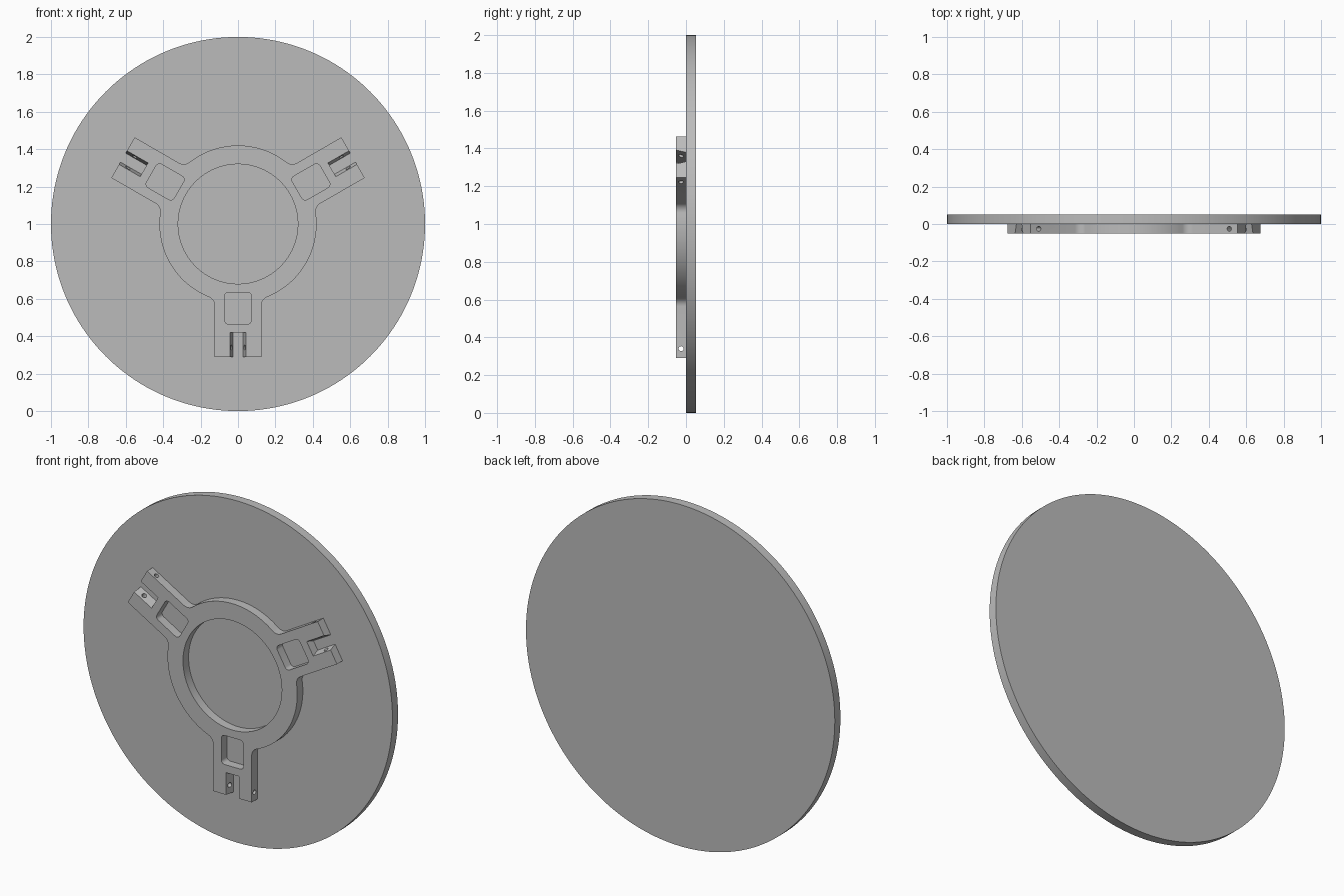
import bpy, bmesh
from math import sin, cos, pi, sqrt, atan2, radians

if "Cube" in bpy.data.objects:
    bpy.data.objects.remove(bpy.data.objects["Cube"])

THICK = 0.052
RING_OUT, RING_IN = 0.42, 0.32
ARM_HALF, ARM_END, FILLET = 0.125, 0.71, 0.05
ARM_ANGLES = [radians(a) for a in (-90, 30, 150)]
CENTRE_Z = 1.0

grey = bpy.data.materials.new("grey metal")
grey.use_nodes = True
colour = (0.5, 0.5, 0.5, 1)
grey.diffuse_color = colour
grey.node_tree.nodes["Principled BSDF"].inputs["Base Color"].default_value = colour


def arc(cx, cy, r, a0, a1, n):
    return [(cx + r * cos(a0 + (a1 - a0) * i / n), cy + r * sin(a0 + (a1 - a0) * i / n))
            for i in range(n + 1)]


def turn(pts, a):
    return [(u * cos(a) - v * sin(a), u * sin(a) + v * cos(a)) for u, v in pts]


def rounded_rect(u0, u1, half, r):
    return (arc(u1 - r, half - r, r, 0, pi / 2, 6) + arc(u0 + r, half - r, r, pi / 2, pi, 6)
            + arc(u0 + r, r - half, r, pi, 1.5 * pi, 6) + arc(u1 - r, r - half, r, 1.5 * pi, 2 * pi, 6))


def loft(name, front, back, y0, y1):
    """Solid between a front outline at y0 and a back outline at y1."""
    bm = bmesh.new()
    f = [bm.verts.new((x, y0, z + CENTRE_Z)) for x, z in front]
    b = [bm.verts.new((x, y1, z + CENTRE_Z)) for x, z in back]
    bm.faces.new(f)
    bm.faces.new(b[::-1])
    for i in range(len(f)):
        j = (i + 1) % len(f)
        bm.faces.new((f[j], f[i], b[i], b[j]))
    bmesh.ops.recalc_face_normals(bm, faces=bm.faces)
    mesh = bpy.data.meshes.new(name)
    bm.to_mesh(mesh)
    bm.free()
    mesh.materials.append(grey)
    obj = bpy.data.objects.new(name, mesh)
    bpy.context.collection.objects.link(obj)
    return obj


def circle(r, n):
    return arc(0, 0, r, 0, 2 * pi, n)[:-1]


def smooth(obj):
    bpy.ops.object.select_all(action='DESELECT')
    obj.select_set(True)
    bpy.context.view_layer.objects.active = obj
    bpy.ops.object.shade_smooth_by_angle(angle=radians(30))


# Large round plate
plate = loft("round_plate", circle(1, 160), circle(1, 160), 0, THICK)

# Bracket outline: ring with three filleted arms
fu = sqrt((RING_OUT + FILLET) ** 2 - (ARM_HALF + FILLET) ** 2)
fv = ARM_HALF + FILLET
join = atan2(fv, fu)
side = arc(fu, fv, FILLET, 1.5 * pi, pi + join, 8)
arm = [(u, -v) for u, v in side[::-1]] + [(ARM_END, -ARM_HALF), (ARM_END, ARM_HALF)] + side
outline = []
for a in ARM_ANGLES:
    outline += turn(arm, a)
    outline += arc(0, 0, RING_OUT, a + join, a + 2 * pi / 3 - join, 28)[1:-1]
bracket = loft("three_arm_bracket", outline, outline, -THICK, 0)

# Cutters: centre bore, arm windows, tapered end slots and pin holes
LOW, HIGH = -THICK - 0.02, 0.02
cutters = [loft("bore_cutter", circle(RING_IN, 96), circle(RING_IN, 96), LOW, HIGH)]


def slot(half):
    return [(0.58, -half), (0.75, -half), (0.75, half), (0.58, half)]


for a in ARM_ANGLES:
    window = turn(rounded_rect(0.365, 0.535, 0.072, 0.022), a)
    cutters.append(loft("window_cutter", window, window, LOW, HIGH))
    cutters.append(loft("slot_cutter", turn(slot(0.048), a), turn(slot(0.022), a), LOW, HIGH))
    bpy.ops.mesh.primitive_cylinder_add(
        vertices=20, radius=0.013, depth=0.4, rotation=(0, pi / 2 - a - pi / 2 + pi / 2 - pi / 2, 0),
        location=(0.66 * cos(a), -THICK / 2, CENTRE_Z + 0.66 * sin(a)))
    pin = bpy.context.object
    pin.name = "pin_hole_cutter"
    pin.data.materials.append(grey)
    cutters.append(pin)

for cutter in cutters:
    mod = bracket.modifiers.new(cutter.name, 'BOOLEAN')
    mod.operation, mod.solver, mod.object = 'DIFFERENCE', 'EXACT', cutter

# Bake the cuts, then drop the cutters
bpy.context.view_layer.update()
baked = bpy.data.meshes.new_from_object(
    bracket.evaluated_get(bpy.context.evaluated_depsgraph_get()))
bracket.modifiers.clear()
bracket.data = baked
for cutter in cutters:
    bpy.data.objects.remove(cutter)

for obj in (plate, bracket):
    smooth(obj)
